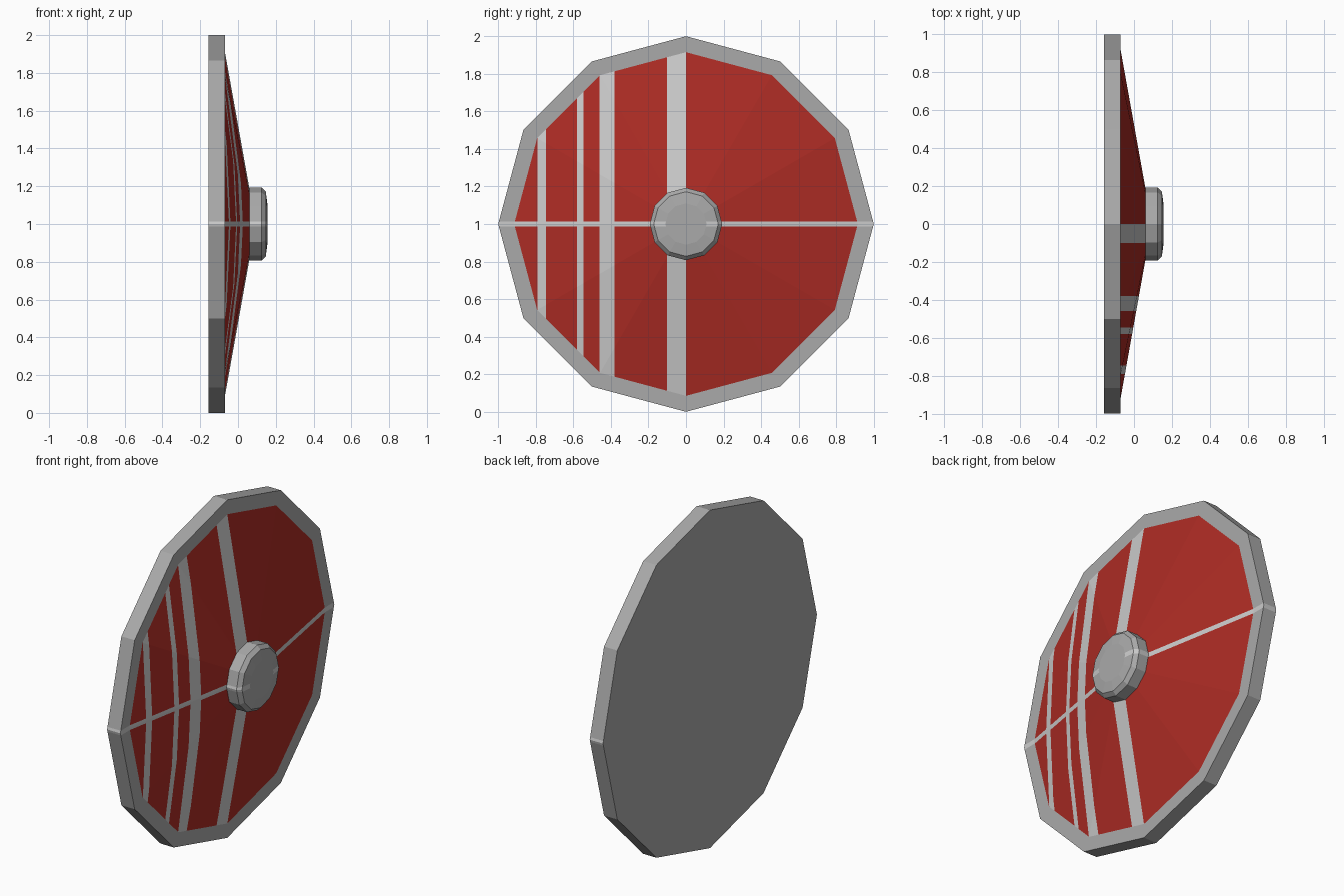
import bpy, bmesh, math

if "Cube" in bpy.data.objects:
    bpy.data.objects.remove(bpy.data.objects["Cube"])

SIDES = 12
CZ = 1.0
BAND = 0.014                       # half height of the level stripe


def material(name, rgb):
    m = bpy.data.materials.new(name)
    m.diffuse_color = (*rgb, 1)
    m.use_nodes = True
    m.node_tree.nodes["Principled BSDF"].inputs["Base Color"].default_value = m.diffuse_color
    return m


red = material("red_paint", (0.42, 0.025, 0.018))
pale = material("pale_stripe", (0.58, 0.58, 0.58))
grey = material("grey_metal", (0.40, 0.40, 0.40))


def lathe(name, profile, mats, pick, cap_start=False, cap_end=False, cuts=()):
    """Turn (x, radius) points about the x axis, score stripe edges, colour faces."""
    bm = bmesh.new()
    rings = []
    for x, r in profile:
        angles = [2 * math.pi * i / SIDES for i in range(SIDES)]
        rings.append([bm.verts.new((x, r * math.cos(a), CZ + r * math.sin(a)))
                      for a in angles])
    for a, b in zip(rings, rings[1:]):
        for i in range(SIDES):
            j = (i + 1) % SIDES
            bm.faces.new((a[i], a[j], b[j], b[i]))
    if cap_start:
        bm.faces.new(rings[0])
    if cap_end:
        bm.faces.new(rings[-1])
    bmesh.ops.recalc_face_normals(bm, faces=bm.faces[:])
    planes = [((0, y, 0), (0, 1, 0)) for y in cuts]
    planes += [((0, 0, CZ + s * BAND), (0, 0, 1)) for s in (-1, 1)]
    for co, no in planes:
        geom = bm.verts[:] + bm.edges[:] + bm.faces[:]
        bmesh.ops.bisect_plane(bm, geom=geom, dist=1e-5, plane_co=co, plane_no=no)
    for f in bm.faces:
        f.material_index = pick(f.calc_center_median(), f.normal)
    me = bpy.data.meshes.new(name)
    bm.to_mesh(me)
    bm.free()
    for m in mats:
        me.materials.append(m)
    ob = bpy.data.objects.new(name, me)
    bpy.context.collection.objects.link(ob)
    return ob


def in_band(c):
    return abs(c.z - CZ) < BAND


# Rim with flat back
lathe("rim", [(-0.157, 1.0), (-0.07, 1.0), (-0.07, 0.915)], [grey, pale],
      lambda c, n: int(in_band(c) and n.x > -0.5), cap_start=True)

# Painted cone face with upright stripes and one level stripe
stripes = [(-0.10, 0.0), (-0.46, -0.38), (-0.58, -0.545), (-0.79, -0.745)]
lathe("painted_face", [(-0.07, 0.915), (0.06, 0.19)], [red, pale],
      lambda c, n: int(in_band(c) or any(a < c.y < b for a, b in stripes)),
      cuts=[y for s in stripes for y in s])

# Central boss with rounded edge
lathe("boss", [(0.06, 0.193), (0.125, 0.193), (0.147, 0.172), (0.155, 0.11)],
      [grey, pale], lambda c, n: int(in_band(c) and abs(c.y) > 0.1), cap_end=True)
